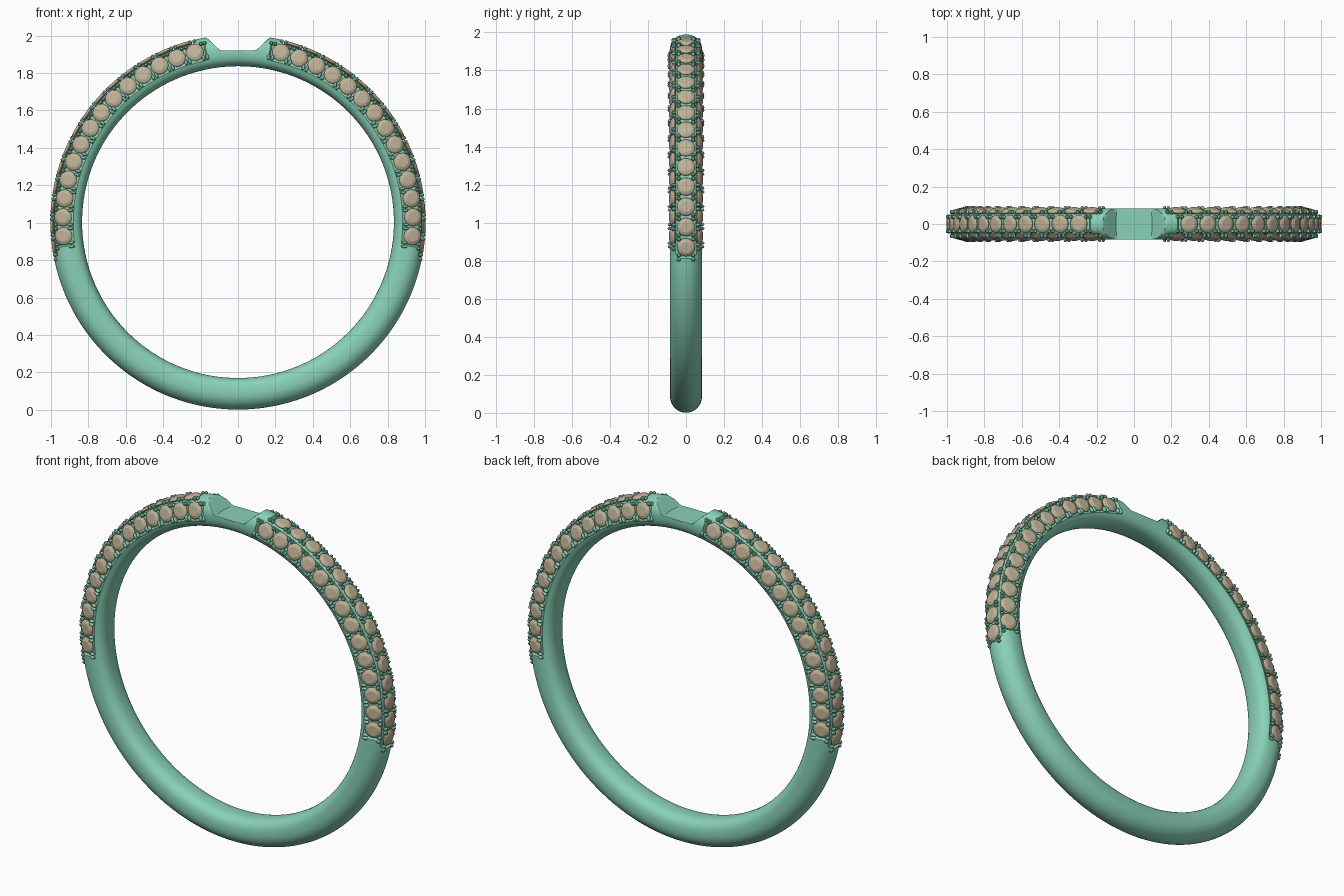
import bpy, bmesh
from math import sin, cos, pi, radians, degrees, sqrt
from mathutils import Matrix, Vector

if "Cube" in bpy.data.objects:
    bpy.data.objects.remove(bpy.data.objects["Cube"])

CZ = 1.003              # height of the ring centre
CORE = 0.917            # radius of the centre line of the band section
TILT = 75               # tilt of the side stone rows away from radial
PITCH, COUNT = 6.18, 14
SIDE_START, OUTER_START = -4.6, -7.7


def material(name, rgb):
    m = bpy.data.materials.new(name)
    m.diffuse_color = (*rgb, 1)
    m.use_nodes = True
    m.node_tree.nodes["Principled BSDF"].inputs["Base Color"].default_value = m.diffuse_color
    return m


metal = material("green_metal", (0.25, 0.64, 0.47))
tan = material("tan_stone", (0.52, 0.45, 0.31))


def finish(bm, name, mat, smooth):
    bmesh.ops.recalc_face_normals(bm, faces=bm.faces)
    me = bpy.data.meshes.new(name)
    bm.to_mesh(me)
    bm.free()
    ob = bpy.data.objects.new(name, me)
    bpy.context.collection.objects.link(ob)
    me.materials.append(mat)
    if smooth:
        bpy.ops.object.select_all(action='DESELECT')
        ob.select_set(True)
        bpy.context.view_layer.objects.active = ob
        bpy.ops.object.shade_smooth_by_angle(angle=radians(32))
    return ob


# ---- band: one section swept round, sunk under the stones, saddle at the top
def section_depth(a, th):
    t = abs(a)
    n = 2 if t <= pi / 2 else 2.7
    d = 0.0835 * (abs(sin(a)) ** n + abs(cos(a)) ** n) ** (-1 / n)
    if t < pi / 2:
        d += 0.0015 * cos(a)
    outer = t < radians(38) and -11 < th < 76.3
    side = radians(38) <= t < radians(112) and -8 < th < 79.3
    if outer or side:
        d = min(d, 0.066 / max(cos(a), cos(radians(TILT) - t)))
    return d


def saddle_height(x):
    x = abs(x)
    if x < 0.095:
        return 1.92
    return 1.92 + (x - 0.095) * 0.95 if x < 0.3 else 9


def make_band():
    bm = bmesh.new()
    rings, steps, segs = [], 720, 44
    for i in range(steps):
        deg = -90 + 360 * i / steps
        th = deg if deg <= 90 else 180 - deg      # mirrored angle
        ring = []
        for j in range(segs):
            a = -pi + 2 * pi * j / segs
            d = section_depth(a, th)
            r = CORE + d * cos(a)
            x, z = r * cos(radians(deg)), CZ + r * sin(radians(deg))
            if th > 60:
                z = min(z, saddle_height(x))
            ring.append(bm.verts.new((x, d * sin(a), z)))
        rings.append(ring)
    for i in range(steps):
        p, q = rings[i], rings[(i + 1) % steps]
        for j in range(segs):
            k = (j + 1) % segs
            bm.faces.new((p[j], p[k], q[k], q[j]))
    finish(bm, "ring_band", metal, True)


# ---- local frame on a stone row: x along the row, y across, z outward
def frame(deg, tilt):
    t, a = radians(deg), radians(tilt)
    radial, y = Vector((cos(t), 0, sin(t))), Vector((0, 1, 0))
    normal = radial * cos(a) + y * sin(a)
    across = y * cos(a) - radial * sin(a)
    along = Vector((sin(t), 0, -cos(t)))
    m = Matrix((along, across, normal)).transposed().to_4x4()
    m.translation = radial * CORE + Vector((0, 0, CZ))
    return m


def add_stone(bm, m):
    n = 16
    levels = [(0.029, 0.086), (0.042, 0.080), (0.048, 0.074), (0.048, 0.071)]
    loops = [[bm.verts.new(m @ Vector((r * cos(2 * pi * i / n), r * sin(2 * pi * i / n), h)))
              for i in range(n)] for r, h in levels]
    culet = bm.verts.new(m @ Vector((0, 0, 0.035)))
    bm.faces.new(loops[0])
    for p, q in zip(loops, loops[1:]):
        for i in range(n):
            bm.faces.new((p[i], q[i], q[(i + 1) % n], p[(i + 1) % n]))
    for i in range(n):
        bm.faces.new((loops[-1][i], culet, loops[-1][(i + 1) % n]))


def add_bead(bm, m, pos, size):
    bmesh.ops.create_uvsphere(bm, u_segments=8, v_segments=6, radius=1,
                              matrix=m @ Matrix.Translation(pos) @ Matrix.Diagonal((*size, 1)))


make_band()

# ---- three staggered rows of stones with paired prongs, on both shoulders
rows = [("outer", 0, OUTER_START), ("front", -TILT, SIDE_START), ("back", TILT, SIDE_START)]
for name, tilt, start in rows:
    stones, prongs = bmesh.new(), bmesh.new()
    for mirror in (False, True):
        def place(deg):
            return frame(180 - deg if mirror else deg, tilt)
        for i in range(COUNT):
            add_stone(stones, place(start + PITCH * i))
        for i in range(COUNT + 1):
            m = place(start + PITCH * (i - 0.5))
            for v in (-1, 1):
                inner = v * tilt > 0          # edge facing the finger hole
                for u in (-1, 1):
                    if inner:                 # long claws rising from the band
                        add_bead(prongs, m, (u * 0.010, v * 0.041, 0.076), (0.009, 0.018, 0.012))
                    else:
                        add_bead(prongs, m, (u * 0.011, v * 0.038, 0.076), (0.0105, 0.012, 0.013))
    finish(stones, name + "_stones", tan, False)
    finish(prongs, name + "_prongs", metal, True)
